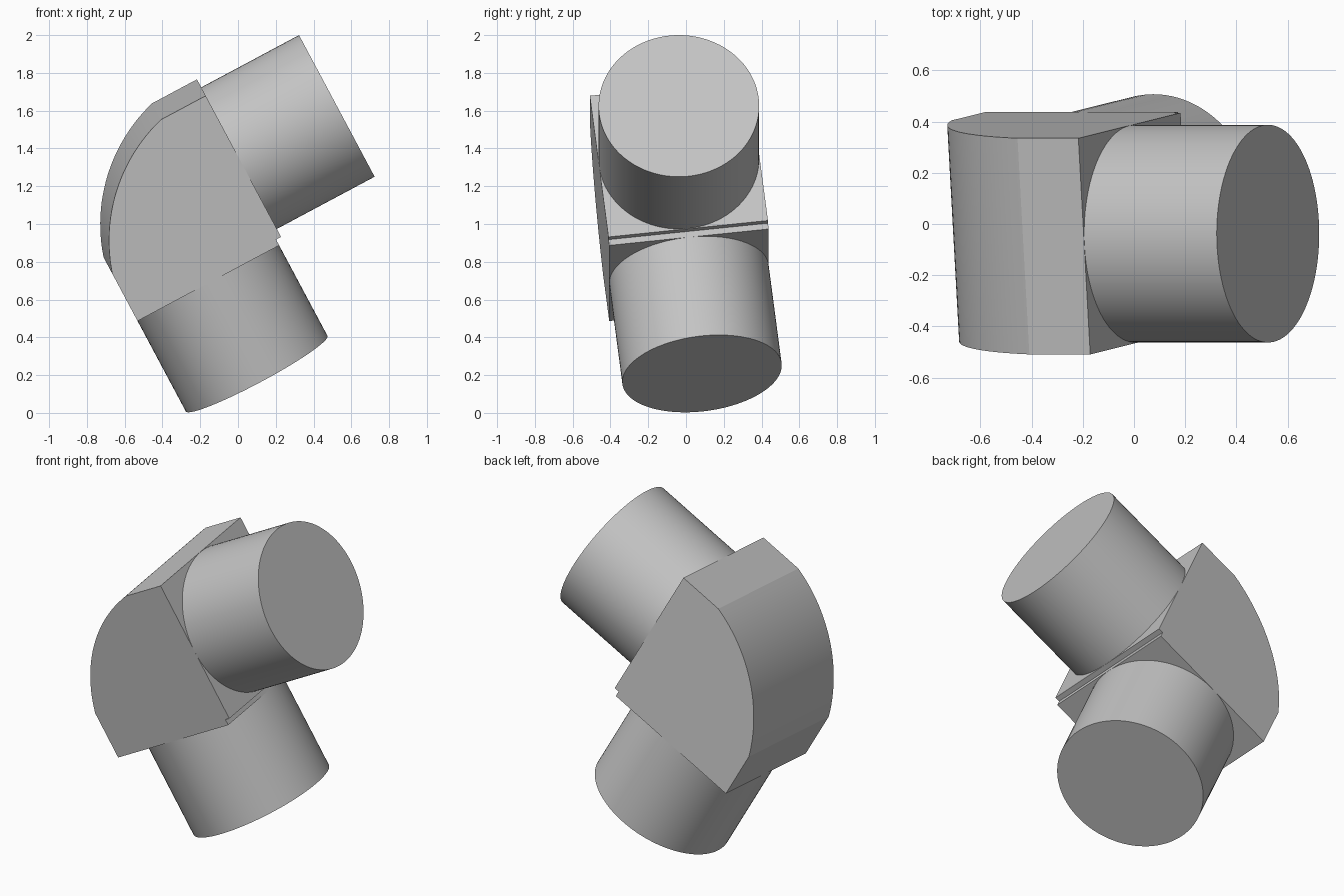
import bpy, bmesh, math
from mathutils import Matrix, Vector

cube = bpy.data.objects.get("Cube")
if cube:
    bpy.data.objects.remove(cube, do_unlink=True)

# One plain grey for everything
GREY = (0.55, 0.55, 0.55, 1)
grey = bpy.data.materials.new("plain grey")
grey.use_nodes = True
grey.diffuse_color = GREY
grey.node_tree.nodes["Principled BSDF"].inputs["Base Color"].default_value = GREY

# Tilted frame: u along the upper pipe, v along the lower pipe, w across the elbow
TILT, ROLL = math.radians(28.1), math.radians(6.65)
u = Vector((math.cos(TILT), 0, math.sin(TILT)))
v = Vector((-math.sin(TILT) * math.cos(ROLL), -math.sin(ROLL),
            math.cos(TILT) * math.cos(ROLL)))
FRAME = Matrix((u, v, u.cross(v))).transposed().to_4x4()

RADIUS = 0.425
MID_W = -0.10
LEFT, RIGHT, FACE = -0.24, 0.61, 0.64      # elbow limits along u
BOTTOM, STEP, TOP = 0.722, 0.757, 1.61     # elbow limits along v


def finish(name, bm):
    bmesh.ops.recalc_face_normals(bm, faces=bm.faces)
    mesh = bpy.data.meshes.new(name)
    bm.to_mesh(mesh)
    bm.free()
    mesh.materials.append(grey)
    obj = bpy.data.objects.new(name, mesh)
    bpy.context.collection.objects.link(obj)
    obj.matrix_world = FRAME
    bpy.ops.object.select_all(action='DESELECT')
    obj.select_set(True)
    bpy.context.view_layer.objects.active = obj
    bpy.ops.object.shade_smooth_by_angle(angle=math.radians(14))
    return obj


def pipe(name, start, end):
    start, end = Vector(start), Vector(end)
    axis = end - start
    turn = axis.to_track_quat('Z', 'Y').to_matrix().to_4x4()
    bm = bmesh.new()
    bmesh.ops.create_cone(bm, cap_ends=True, segments=96, radius1=RADIUS,
                          radius2=RADIUS, depth=axis.length,
                          matrix=Matrix.Translation((start + end) / 2) @ turn)
    return finish(name, bm)


# Round pipes leaving the elbow at right angles
mid_u, mid_v = (LEFT + RIGHT) / 2, (STEP + TOP) / 2
pipe("lower_pipe", (mid_u, 0.126, MID_W), (mid_u, BOTTOM + 0.01, MID_W))
pipe("upper_pipe", (FACE - 0.01, mid_v, MID_W), (1.227, mid_v, MID_W))

# Elbow block: stepped inner corner and an arc trimmed by the outer sides
ARC = 0.886
first = math.pi - math.acos((RIGHT - LEFT) / ARC)
last = math.asin((TOP - STEP) / ARC)
last = math.pi - last
STEPS = 24
profile = [(LEFT, BOTTOM), (RIGHT, BOTTOM), (RIGHT, STEP), (FACE, STEP), (FACE, TOP)]
for i in range(STEPS + 1):
    a = last + (first - last) * i / STEPS
    profile.append((RIGHT + ARC * math.cos(a), STEP + ARC * math.sin(a)))

bm = bmesh.new()
side = bm.faces.new([bm.verts.new((p, q, MID_W - RADIUS)) for p, q in profile])
grown = bmesh.ops.extrude_face_region(bm, geom=[side], use_keep_orig=True)
bmesh.ops.translate(bm, vec=(0, 0, 2 * RADIUS),
                    verts=[e for e in grown["geom"] if isinstance(e, bmesh.types.BMVert)])
finish("elbow_block", bm)
